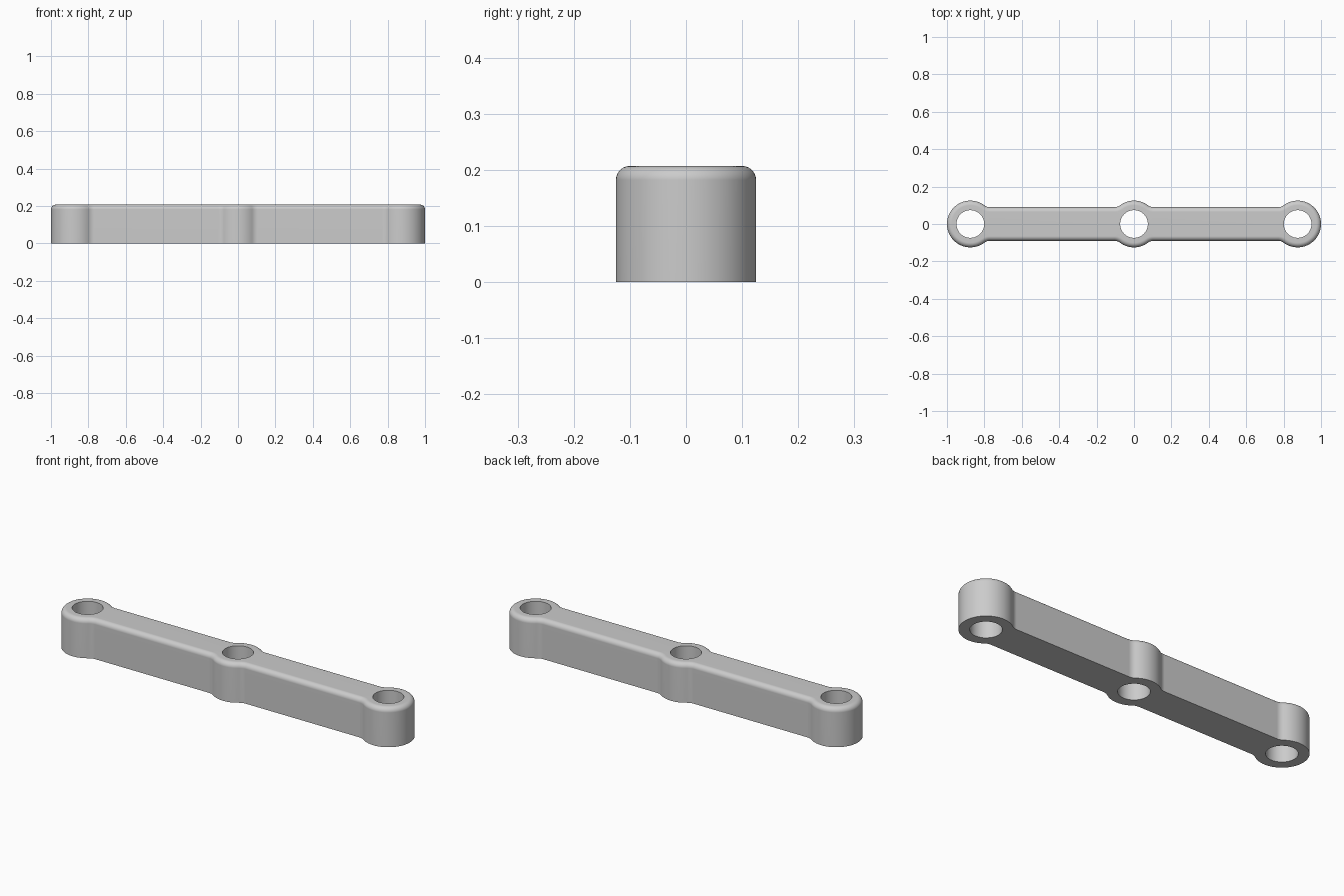
import bpy, bmesh
from math import sin, cos, pi, atan2, sqrt, radians

cube = bpy.data.objects.get("Cube")
if cube:
    bpy.data.objects.remove(cube, do_unlink=True)

BOSS_X = 0.875      # distance from the middle boss to an end boss
BOSS_R = 0.125
HOLE_R = 0.074
HALF_W = 0.09       # half width of the bar
BLEND = 0.05        # concave radius between boss and bar
HEIGHT = 0.207
ROUND = 0.025       # rounded top edge

steel = bpy.data.materials.new("light_grey")
steel.use_nodes = True
grey = (0.6, 0.6, 0.6, 1)
steel.diffuse_color = grey
steel.node_tree.nodes["Principled BSDF"].inputs["Base Color"].default_value = grey


def arc(cx, cy, r, start, end, steps):
    angles = [start + (end - start) * i / steps for i in range(steps + 1)]
    return [(cx + r * cos(a), cy + r * sin(a)) for a in angles]


def outline(inset):
    """Bar outline moved inwards by inset: one quarter, mirrored twice."""
    cy = HALF_W + BLEND
    dx = sqrt((BOSS_R + BLEND) ** 2 - cy ** 2)
    b = atan2(cy, dx)
    r, f = BOSS_R - inset, BLEND + inset
    quarter = arc(BOSS_X, 0, r, 0, pi - b, 24)
    quarter += arc(BOSS_X - dx, cy, f, -b, -pi / 2, 8)[1:]
    quarter += arc(dx, cy, f, -pi / 2, b - pi, 8)
    quarter += arc(0, 0, r, b, pi / 2, 8)[1:]
    upper = quarter + [(-x, y) for x, y in quarter[-2::-1]]
    return upper + [(-x, -y) for x, y in upper[1:-1]]


bm = bmesh.new()


def ring(points, z):
    return [bm.verts.new((x, y, z)) for x, y in points]


def skin(low, high):
    n = len(low)
    for i in range(n):
        j = (i + 1) % n
        bm.faces.new((low[i], low[j], high[j], high[i]))


# Outer wall and rounded top edge
rings = [ring(outline(0), 0)]
for i in range(7):
    t = i / 6 * pi / 2
    rings.append(ring(outline(ROUND * (1 - cos(t))), HEIGHT - ROUND + ROUND * sin(t)))
for low, high in zip(rings, rings[1:]):
    skin(low, high)

# Three through holes
for x in (-BOSS_X, 0, BOSS_X):
    circle = arc(x, 0, HOLE_R, 0, 2 * pi, 48)[:-1]
    skin(ring(circle, 0), ring(circle, HEIGHT))

# Flat bottom and top around the holes
for z in (0, HEIGHT):
    edges = [e for e in bm.edges if e.is_boundary
             and all(abs(v.co.z - z) < 1e-5 for v in e.verts)]
    bmesh.ops.triangle_fill(bm, edges=edges, use_beauty=True, normal=(0, 0, 1 if z else -1))
bmesh.ops.recalc_face_normals(bm, faces=bm.faces)

mesh = bpy.data.meshes.new("link_bar")
bm.to_mesh(mesh)
bm.free()
mesh.materials.append(steel)
bar = bpy.data.objects.new("link_bar", mesh)
bpy.context.collection.objects.link(bar)

# Smooth curves, crisp rims and flat faces
bpy.ops.object.select_all(action='DESELECT')
bar.select_set(True)
bpy.context.view_layer.objects.active = bar
bpy.ops.object.shade_smooth_by_angle(angle=radians(35))
weighted = bar.modifiers.new("flat_face_normals", 'WEIGHTED_NORMAL')
weighted.keep_sharp = True
